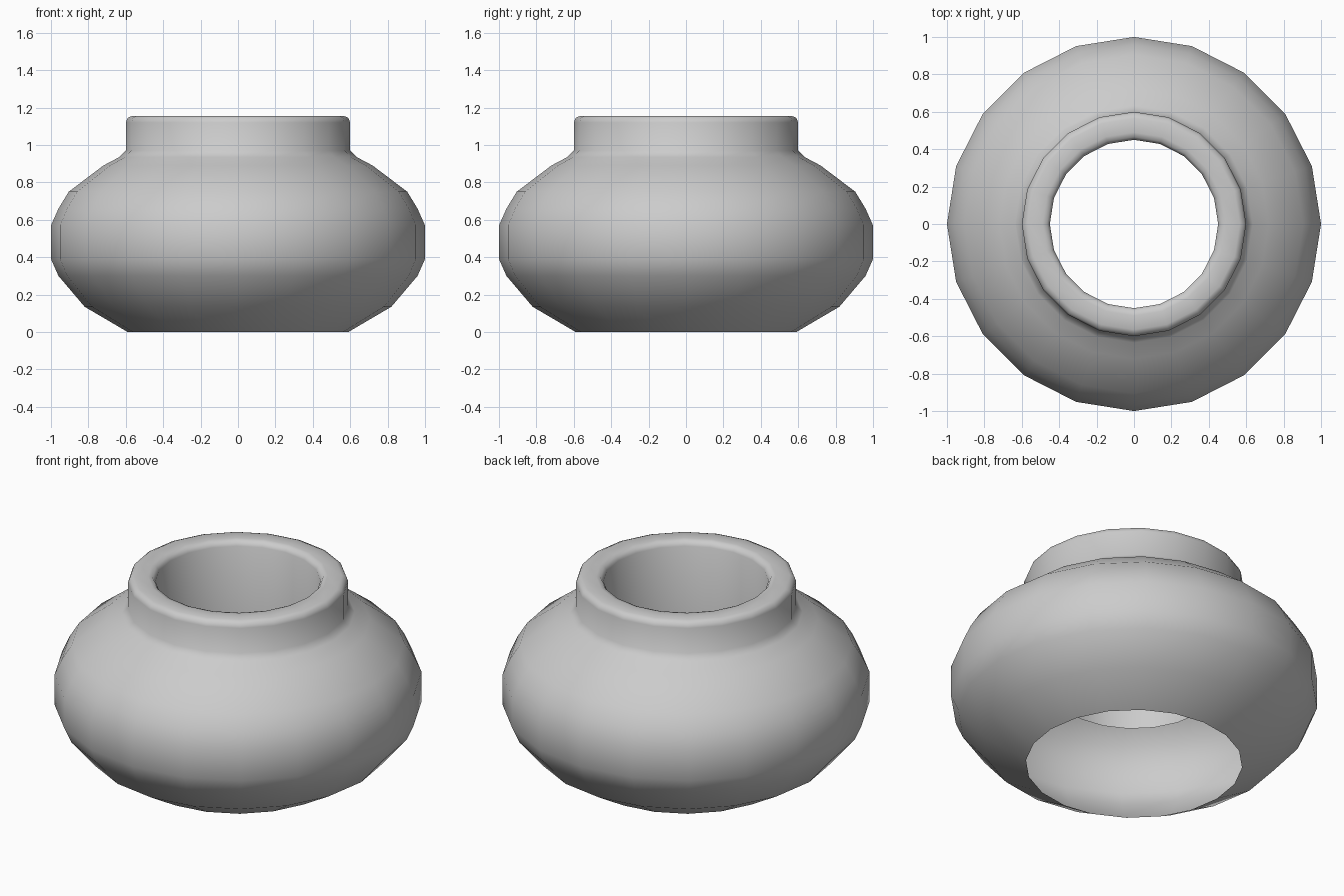
import bpy, bmesh, math

if "Cube" in bpy.data.objects:
    bpy.data.objects.remove(bpy.data.objects["Cube"])

SIDES = 20

# Half profile (radius, height): open base, belly, neck, rolled rim, inner throat
PROFILE = [
    (0.59, 0.0), (0.82, 0.135), (0.96, 0.30), (1.0, 0.39), (1.0, 0.57),
    (0.96, 0.66), (0.905, 0.75), (0.72, 0.89), (0.635, 0.935), (0.60, 0.97),
    (0.60, 1.12), (0.59, 1.145), (0.565, 1.156), (0.49, 1.156), (0.465, 1.15),
    (0.45, 1.125), (0.45, 0.48),
]


def lathe(name, profile, sides):
    bm = bmesh.new()
    rings = []
    for r, z in profile:
        rings.append([bm.verts.new((r * math.cos(math.tau * i / sides),
                                    r * math.sin(math.tau * i / sides), z))
                      for i in range(sides)])
    for low, high in zip(rings, rings[1:]):
        for i in range(sides):
            j = (i + 1) % sides
            bm.faces.new((low[i], low[j], high[j], high[i])).smooth = True
    mesh = bpy.data.meshes.new(name)
    bm.to_mesh(mesh)
    bm.free()
    obj = bpy.data.objects.new(name, mesh)
    bpy.context.collection.objects.link(obj)
    return obj


# Squat round pot, open at the bottom, with the throat hanging inside
lathe("pot", PROFILE, SIDES)
